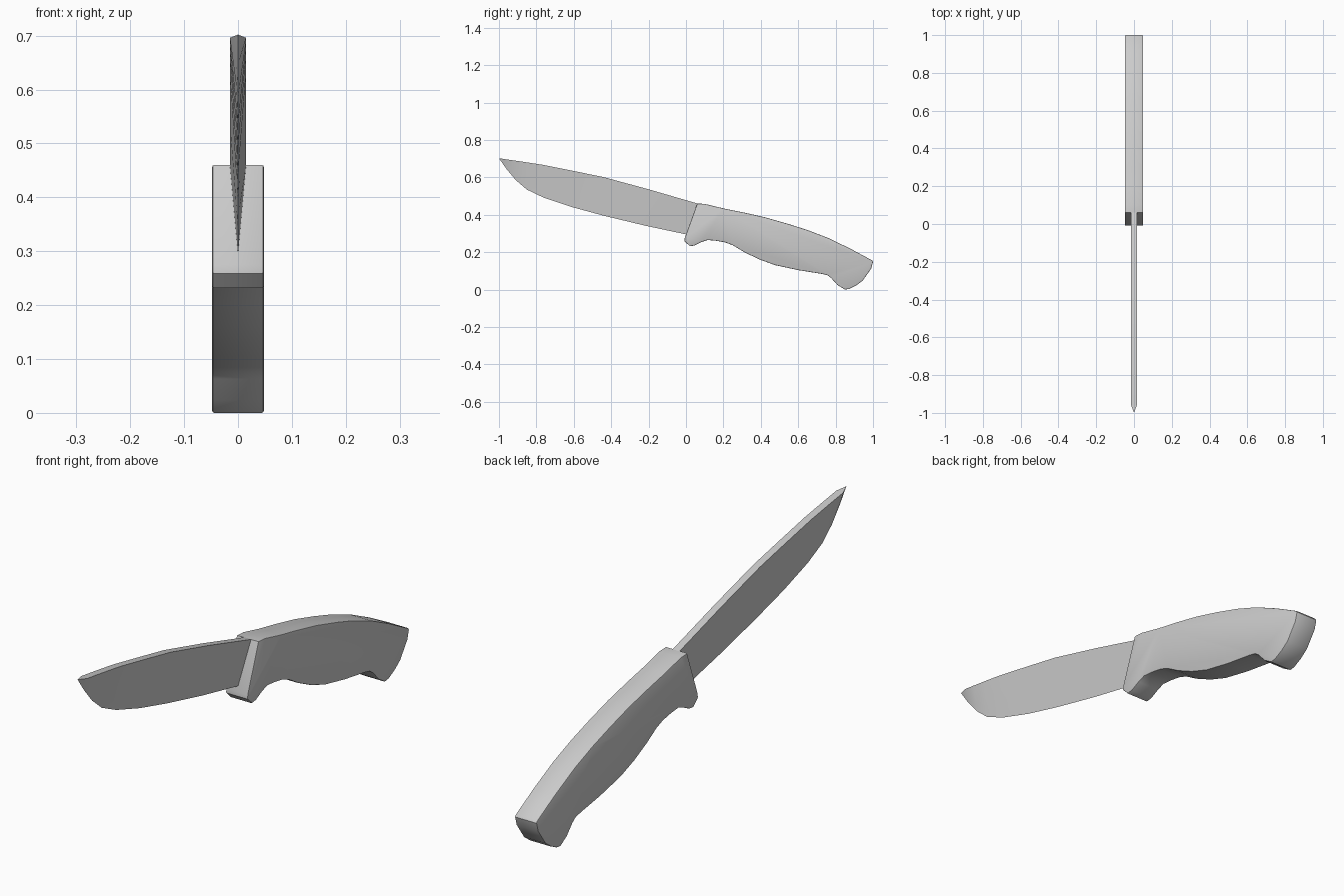
import bpy, bmesh
from mathutils import Vector

if "Cube" in bpy.data.objects:
    bpy.data.objects.remove(bpy.data.objects["Cube"])


def finish(name, bm, angle):
    bmesh.ops.recalc_face_normals(bm, faces=bm.faces)
    mesh = bpy.data.meshes.new(name)
    bm.to_mesh(mesh)
    bm.free()
    obj = bpy.data.objects.new(name, mesh)
    bpy.context.collection.objects.link(obj)
    bpy.ops.object.select_all(action='DESELECT')
    obj.select_set(True)
    bpy.context.view_layer.objects.active = obj
    bpy.ops.object.shade_smooth_by_angle(angle=angle)
    return obj


# Handle: side outline (y, z) extruded across x with a fine rim bevel
HALF = 0.048
outline = [
    (0.06, 0.46), (0.10, 0.458), (0.20, 0.434), (0.30, 0.414), (0.42, 0.387),
    (0.54, 0.353), (0.65, 0.318), (0.76, 0.276), (0.88, 0.218), (0.995, 0.156),
    (1.0, 0.148), (0.99, 0.112), (0.945, 0.048), (0.91, 0.022), (0.872, 0.003),
    (0.85, 0.0), (0.81, 0.024), (0.775, 0.063), (0.755, 0.077), (0.725, 0.084),
    (0.60, 0.104), (0.475, 0.131), (0.39, 0.162), (0.31, 0.201), (0.25, 0.237),
    (0.21, 0.252), (0.16, 0.261), (0.115, 0.265), (0.083, 0.254),
    (0.045, 0.235), (0.02, 0.232), (-0.008, 0.259), (-0.007, 0.275),
]
bm = bmesh.new()
face = bm.faces.new([bm.verts.new((-HALF, y, z)) for y, z in outline])
ext = bmesh.ops.extrude_face_region(bm, geom=[face])
bmesh.ops.translate(bm, vec=(2 * HALF, 0, 0),
                    verts=[v for v in ext['geom'] if isinstance(v, bmesh.types.BMVert)])
rim = [e for e in bm.edges if abs(e.verts[0].co.x - e.verts[1].co.x) < 1e-6]
bmesh.ops.bevel(bm, geom=rim, offset=0.004, segments=2, profile=0.5, affect='EDGES')
finish("handle", bm, 0.6)

# Blade: wedge sections from spine (y, z) to cutting edge (y, z), ending in a point
stations = [
    ((0.065, 0.459), (0.005, 0.294)),
    ((-0.20, 0.536), (-0.22, 0.342)),
    ((-0.44, 0.601), (-0.44, 0.395)),
    ((-0.60, 0.634), (-0.61, 0.441)),
    ((-0.76, 0.666), (-0.76, 0.491)),
    ((-0.85, 0.680), (-0.85, 0.534)),
    ((-0.91, 0.689), (-0.91, 0.585)),
    ((-0.96, 0.696), (-0.96, 0.645)),
]
bm = bmesh.new()
rings = []
for spine, edge in stations:
    top, low = Vector((0, *spine)), Vector((0, *edge))
    grind = top.lerp(low, 0.8)
    ring = [top + Vector((0.015, 0, 0)), grind + Vector((0.003, 0, 0)), low,
            grind - Vector((0.003, 0, 0)), top - Vector((0.015, 0, 0))]
    rings.append([bm.verts.new(p) for p in ring])
for a, b in zip(rings, rings[1:]):
    for i in range(5):
        j = (i + 1) % 5
        bm.faces.new((a[i], a[j], b[j], b[i]))
tip = bm.verts.new((0, -1.0, 0.702))
for i in range(5):
    bm.faces.new((rings[-1][i], rings[-1][(i + 1) % 5], tip))
bm.faces.new(rings[0])
finish("blade", bm, 0.5)
